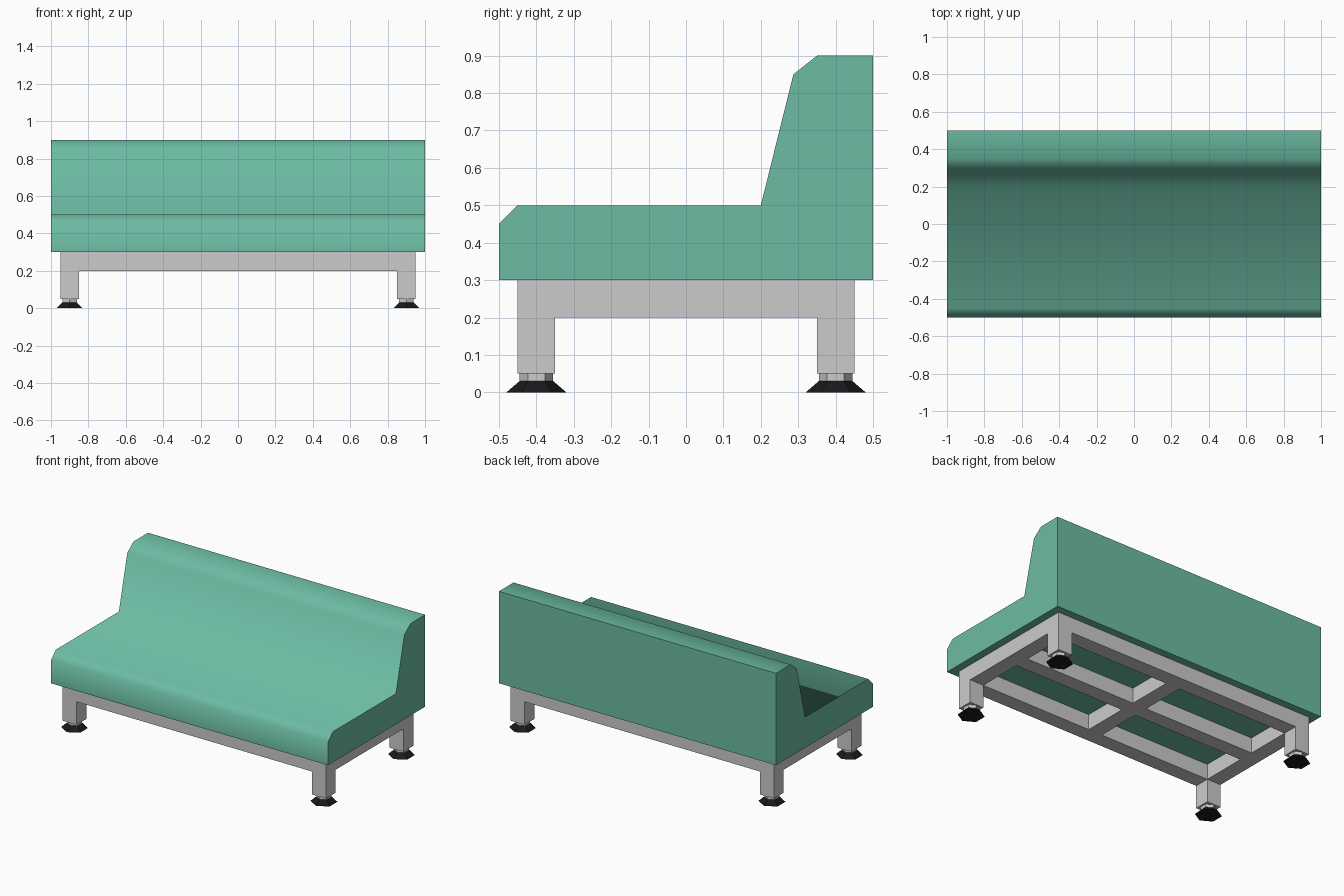
import bpy, bmesh, math
from mathutils import Matrix

if "Cube" in bpy.data.objects:
    bpy.data.objects.remove(bpy.data.objects["Cube"])


def material(name, color):
    m = bpy.data.materials.new(name)
    m.diffuse_color = (*color, 1)
    m.use_nodes = True
    m.node_tree.nodes["Principled BSDF"].inputs["Base Color"].default_value = m.diffuse_color
    return m


def finish(bm, name, mat=None):
    bmesh.ops.recalc_face_normals(bm, faces=bm.faces[:])
    mesh = bpy.data.meshes.new(name)
    bm.to_mesh(mesh)
    bm.free()
    obj = bpy.data.objects.new(name, mesh)
    bpy.context.collection.objects.link(obj)
    if mat:
        mesh.materials.append(mat)
    return obj


def extrude(bm, faces, vec):
    geom = bmesh.ops.extrude_face_region(bm, geom=faces)["geom"]
    verts = [g for g in geom if isinstance(g, bmesh.types.BMVert)]
    bmesh.ops.translate(bm, verts=verts, vec=vec)


def hex_cone(name, x, y, z0, z1, r0, r1, mat=None):
    bm = bmesh.new()
    bmesh.ops.create_cone(bm, cap_ends=True, segments=6, radius1=r0, radius2=r1,
                          depth=z1 - z0,
                          matrix=Matrix.Translation((x, y, (z0 + z1) / 2)))
    return finish(bm, name, mat)


fabric = material("green_fabric", (0.15, 0.5, 0.37))
rubber = material("black_rubber", (0.01, 0.01, 0.01))

# Upholstered seat and backrest: one side profile extruded along x
profile = [(-0.5, 0.3), (-0.5, 0.45), (-0.45, 0.5), (0.2, 0.5),
           (0.287, 0.85), (0.35, 0.9), (0.5, 0.9), (0.5, 0.3)]
bm = bmesh.new()
side = bm.faces.new([bm.verts.new((-1, y, z)) for y, z in profile])
extrude(bm, [side], (2, 0, 0))
seat = finish(bm, "seat_and_backrest", fabric)
bpy.context.view_layer.objects.active = seat
seat.select_set(True)
bpy.ops.object.shade_smooth_by_angle(angle=math.radians(80))
seat.select_set(False)

# Frame: lattice of rails with a centre cross, corner cells pulled down as legs
xs = [-0.95, -0.85, -0.05, 0.05, 0.85, 0.95]
ys = [-0.45, -0.35, -0.05, 0.05, 0.35, 0.45]
bm = bmesh.new()
grid = [[bm.verts.new((x, y, 0.2)) for y in ys] for x in xs]
rails, corners = [], []
for i in range(5):
    for j in range(5):
        if i % 2 and j % 2:
            continue
        f = bm.faces.new((grid[i][j], grid[i + 1][j],
                          grid[i + 1][j + 1], grid[i][j + 1]))
        rails.append(f)
        if i in (0, 4) and j in (0, 4):
            corners.append(f)
extrude(bm, rails, (0, 0, 0.1))
extrude(bm, corners, (0, 0, -0.15))
finish(bm, "frame_with_legs")

# Levelling feet: hexagonal stem and flared rubber pad
for sx, xn in ((-1, "left"), (1, "right")):
    for sy, yn in ((-1, "front"), (1, "back")):
        x, y = 0.9 * sx, 0.4 * sy
        hex_cone(f"{yn}_{xn}_foot_stem", x, y, 0.03, 0.05, 0.045, 0.045)
        hex_cone(f"{yn}_{xn}_foot_pad", x, y, 0, 0.03, 0.08, 0.045, rubber)
